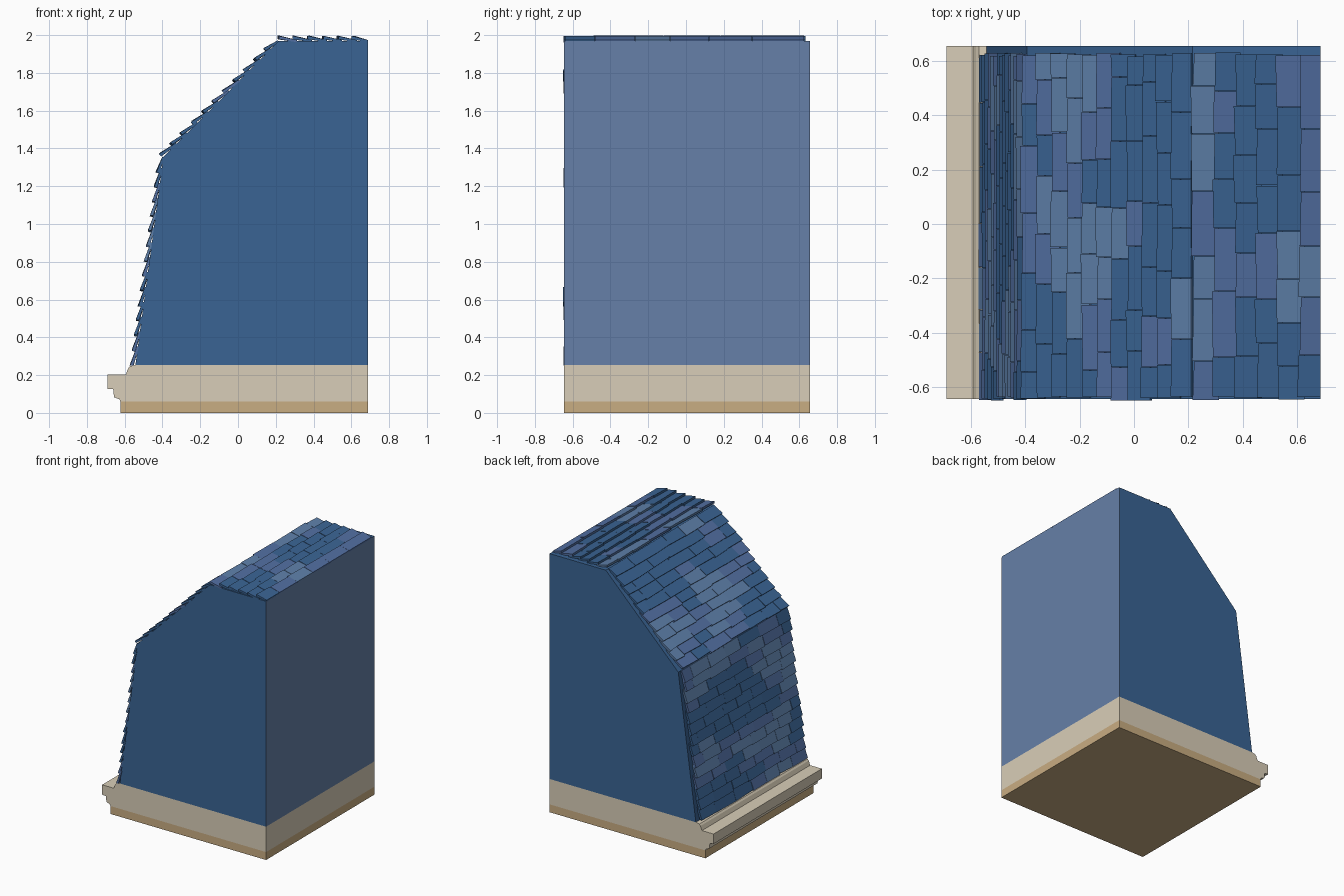
import bpy, bmesh, math, random
from mathutils import Vector, noise

if "Cube" in bpy.data.objects:
    bpy.data.objects.remove(bpy.data.objects["Cube"])

random.seed(7)
Y0, Y1 = -0.645, 0.657


def material(name, hex_code):
    m = bpy.data.materials.new(name)
    rgb = [int(hex_code[i:i + 2], 16) / 255 for i in (0, 2, 4)]
    m.diffuse_color = [((c + 0.055) / 1.055) ** 2.4 for c in rgb] + [1]
    m.use_nodes = True
    m.node_tree.nodes["Principled BSDF"].inputs["Base Color"].default_value = m.diffuse_color
    return m


BLUE = material("slate_blue", "3A6494")
VIOLET = material("slate_violet_blue", "526FA2")
PALE = material("slate_pale_blue", "5E80AA")
BACKING = material("backing_blue", "6680A8")
CREAM = material("cream_stone", "D9CEB8")
TAN = material("tan_stone", "C9AD82")


def finish(name, bm, mats):
    bmesh.ops.recalc_face_normals(bm, faces=bm.faces)
    me = bpy.data.meshes.new(name)
    bm.to_mesh(me)
    bm.free()
    for m in mats:
        me.materials.append(m)
    ob = bpy.data.objects.new(name, me)
    bpy.context.collection.objects.link(ob)
    return ob


def extrude_profile(name, pts, mats):
    """Extrude an x-z outline along the y depth."""
    bm = bmesh.new()
    face = bm.faces.new([bm.verts.new((x, Y0, z)) for x, z in pts])
    res = bmesh.ops.extrude_face_region(bm, geom=[face])
    verts = [g for g in res["geom"] if isinstance(g, bmesh.types.BMVert)]
    bmesh.ops.translate(bm, verts=verts, vec=(0, Y1 - Y0, 0))
    return finish(name, bm, mats)


# Plinth and moulded cornice
extrude_profile("plinth", [(-0.623, 0), (0.688, 0), (0.688, 0.06), (-0.623, 0.06)], [TAN])
extrude_profile("cornice", [
    (0.688, 0.06), (0.688, 0.253), (-0.545, 0.253), (-0.572, 0.247), (-0.582, 0.235),
    (-0.594, 0.203), (-0.692, 0.203), (-0.692, 0.128), (-0.661, 0.125), (-0.656, 0.083),
    (-0.628, 0.072), (-0.623, 0.06)], [CREAM])

# Roof body, with a paler face on the cut side
A, B, C, D = (-0.543, 0.253), (-0.395, 1.355), (0.215, 1.968), (0.688, 1.968)
body = extrude_profile("roof_body", [(0.688, 0.253), D, C, B, A], [BLUE, BACKING])
for p in body.data.polygons:
    if p.normal.x > 0.9:
        p.material_index = 1


def shingles(name, start, end, rows, seed):
    """Cover one roof slope with overlapping tilted slates."""
    a, b = Vector((start[0], 0, start[1])), Vector((end[0], 0, end[1]))
    length = (b - a).length
    up = (b - a).normalized()
    out = Vector((-up.z, 0, up.x))
    step = length / rows
    bm = bmesh.new()
    for r in range(rows):
        y_end = Y1 - 0.03 + random.uniform(-0.008, 0.006)
        y = Y0 + random.uniform(-0.008, 0.008)
        width = random.uniform(0.1, 0.22)
        while y < y_end - 0.01:
            y2 = y + width
            if y_end - y2 < 0.07:
                y2 = y_end
            low = max(r * step + random.uniform(-0.007, 0.005), -0.005)
            high = min((r + 1.25) * step, length)
            skew = random.uniform(-0.003, 0.003)
            lift = random.uniform(0.009, 0.013)
            section = [(low, lift), (low, lift + 0.017), (high, 0.006), (high, -0.006)]
            rings = []
            for yy, k in ((y + 0.001, skew), (y2 - 0.001, -skew)):
                rings.append([bm.verts.new(a + up * (s + (k if i < 2 else 0)) + out * h
                                           + Vector((0, yy, 0)))
                              for i, (s, h) in enumerate(section)])
            p, q = rings
            faces = [bm.faces.new(p), bm.faces.new(q[::-1])]
            faces += [bm.faces.new((p[i], q[i], q[(i + 1) % 4], p[(i + 1) % 4])) for i in range(4)]
            # Patchy colour variation, darker near the gable edges
            yc = (y + y2) / 2
            n = noise.noise(Vector((low * 3.2, yc * 3.2, seed))) - 0.5 * max(0, abs(yc) - 0.4)
            tone = 2 if n > 0.22 else 1 if n > 0.02 else 0
            for f in faces:
                f.material_index = tone
            y = y2
            width = random.uniform(0.15, 0.25)
    finish(name, bm, [BLUE, VIOLET, PALE])


shingles("lower_slope_shingles", A, B, 14, 1.3)
shingles("upper_slope_shingles", B, C, 11, 4.7)
shingles("flat_top_shingles", C, D, 6, 8.4)
